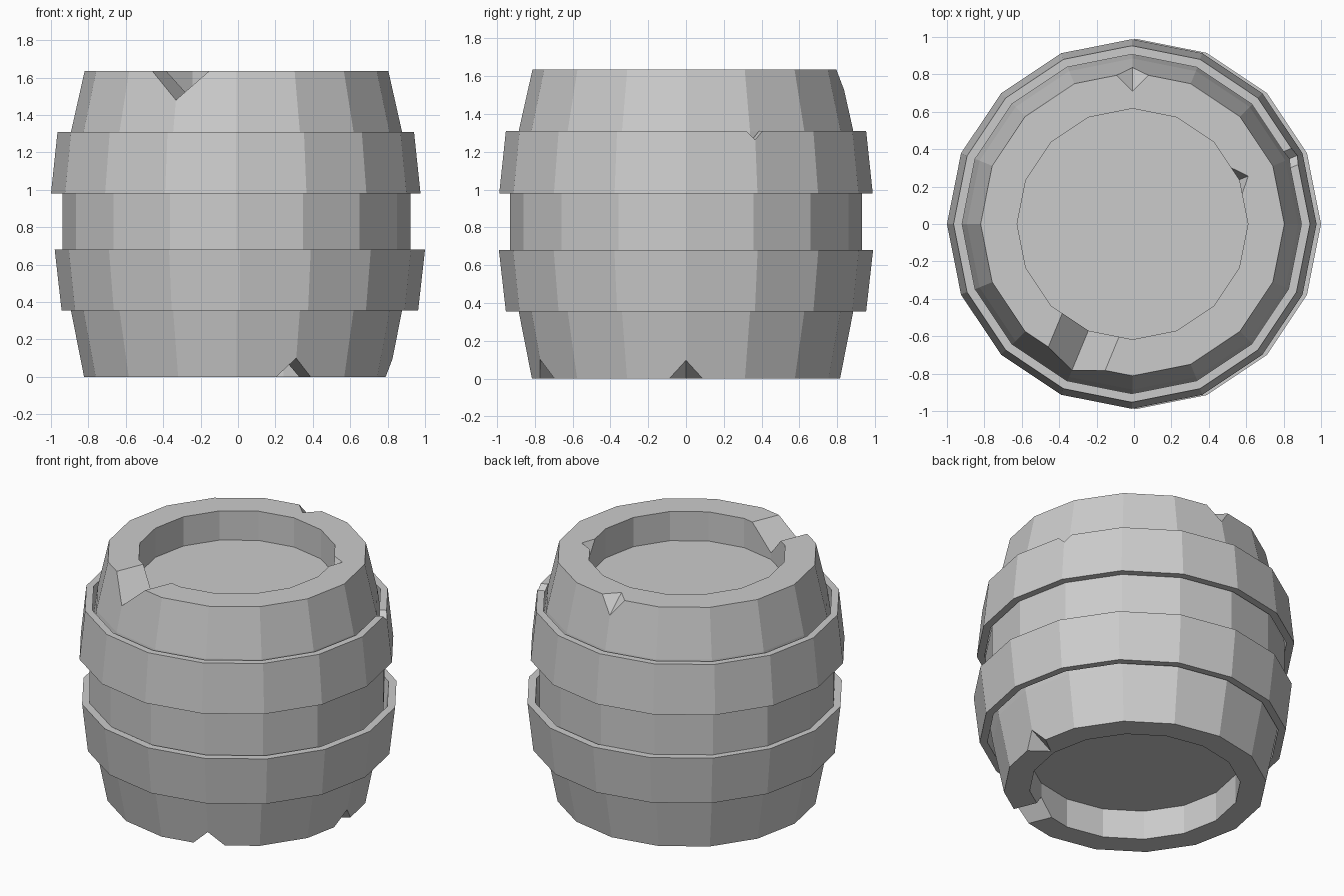
import bpy, bmesh, math
from mathutils import Matrix

if "Cube" in bpy.data.objects:
    bpy.data.objects.remove(bpy.data.objects["Cube"])

SIDES = 16


def finish(name, bm, x=0.0):
    bmesh.ops.recalc_face_normals(bm, faces=bm.faces[:])
    mesh = bpy.data.meshes.new(name)
    bm.to_mesh(mesh)
    bm.free()
    obj = bpy.data.objects.new(name, mesh)
    obj.location.x = x
    bpy.context.collection.objects.link(obj)
    return obj


def lathe(name, profile, x, closed):
    """Spin (radius, z) points; an open profile gets its end rings capped."""
    bm = bmesh.new()
    rings = [[bm.verts.new((r * math.cos(i * math.tau / SIDES),
                            r * math.sin(i * math.tau / SIDES), z))
              for i in range(SIDES)] for r, z in profile]
    pairs = list(zip(rings, rings[1:]))
    if closed:
        pairs.append((rings[-1], rings[0]))
    else:
        bm.faces.new(rings[0])
        bm.faces.new(rings[-1])
    for a, b in pairs:
        for i in range(SIDES):
            j = (i + 1) % SIDES
            bm.faces.new((a[i], a[j], b[j], b[i]))
    return finish(name, bm, x)


def notch(target, angle, r0, z0, r1, z1, slope, side=1):
    """Cut a V groove whose valley runs from (r0, z0) to (r1, z1)."""
    h = 0.4
    bm = bmesh.new()
    for r, z in ((r0, z0), (r1, z1)):
        bm.verts.new((r, 0, z))
        bm.verts.new((r, slope * h, z + side * h))
        bm.verts.new((r, -slope * h, z + side * h))
    bmesh.ops.convex_hull(bm, input=bm.verts[:])
    bm.transform(Matrix.Rotation(math.radians(angle), 4, 'Z'))
    cutter = finish("notch_cutter", bm, target.location.x)
    cutter.hide_render = True
    mod = target.modifiers.new("notch", 'BOOLEAN')
    mod.operation = 'DIFFERENCE'
    mod.solver = 'EXACT'
    mod.object = cutter
    bpy.context.view_layer.objects.active = target
    bpy.ops.object.modifier_apply(modifier=mod.name)
    bpy.data.objects.remove(cutter)


# Barrel body with recessed lid and base
body = lathe("barrel_body", [
    (0.655, 0.20), (0.655, 0), (0.815, 0), (0.885, 0.355), (0.93, 0.65),
    (0.93, 0.985), (0.885, 1.31), (0.812, 1.635), (0.617, 1.635), (0.617, 1.435),
], -0.008, False)

# Metal hoops
upper = lathe("upper_hoop", [(0.988, 0.98), (0.953, 1.31), (0.907, 1.31), (0.94, 0.98)],
              -0.012, True)
lower = lathe("lower_hoop", [(0.953, 0.355), (0.99, 0.68), (0.94, 0.68), (0.905, 0.355)],
              0.010, True)

# Chips in the top rim
notch(body, -112.5, 0.50, 1.48, 1.0, 1.48, 1.06)
notch(body, 90, 0.68, 1.66, 0.96, 1.422, 1.17)
notch(body, 22.5, 0.70, 1.68, 0.58, 1.50, 0.75)

# Chips in the bottom rim
notch(body, -67.5, 0.50, 0.10, 1.0, 0.10, 1.0, -1)
for angle in (0, 112.5):
    notch(body, angle, 0.648, -0.02, 0.968, 0.18, 1.2, -1)

# Nick in the upper hoop
notch(upper, 22.5, 0.80, 1.263, 1.1, 1.263, 1.0)
